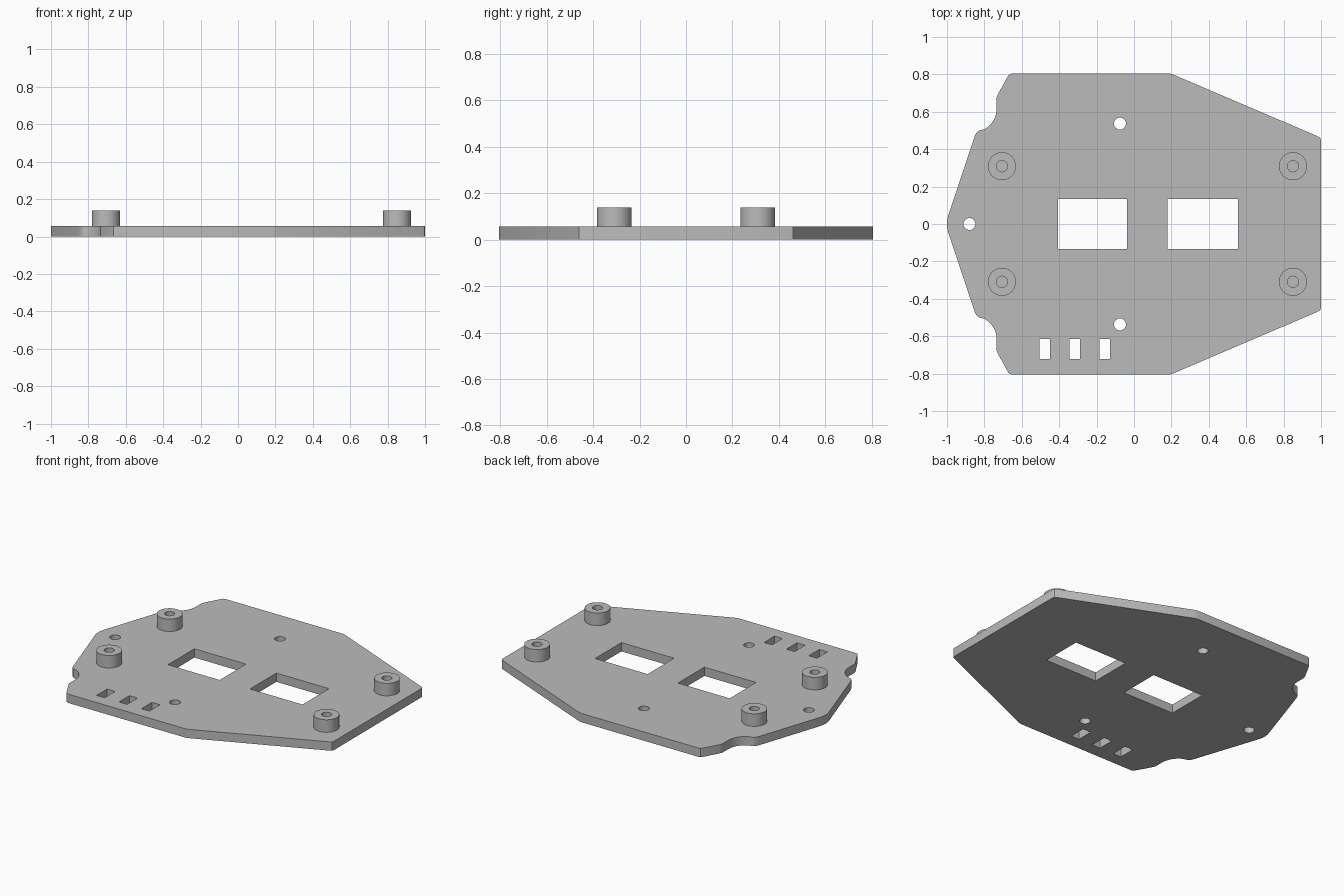
import bpy
import bmesh
from math import cos, sin, pi, radians

cube = bpy.data.objects.get("Cube")
if cube:
    bpy.data.objects.remove(cube, do_unlink=True)

PLATE_TOP = 0.057
POST_TOP = 0.138

grey = bpy.data.materials.new("plain grey")
grey.use_nodes = True
colour = (0.5, 0.5, 0.5, 1)
grey.diffuse_color = colour
grey.node_tree.nodes["Principled BSDF"].inputs["Base Color"].default_value = colour


def arc(x, y, r, start, end, steps):
    """Points along a circular arc, angles in degrees."""
    angles = [radians(start + (end - start) * i / steps) for i in range(steps + 1)]
    return [(x + r * cos(a), y + r * sin(a)) for a in angles]


def circle(x, y, r, steps=40):
    return arc(x, y, r, 0, 360, steps)[:-1]


def rectangle(x0, x1, y0, y1):
    return [(x0, y0), (x1, y0), (x1, y1), (x0, y1)]


def extruded(name, loops, z0, z1):
    """Solid from an outer loop and any hole loops, between two heights."""
    curve = bpy.data.curves.new(name + "_profile", 'CURVE')
    curve.dimensions = '2D'
    curve.fill_mode = 'BOTH'
    curve.extrude = (z1 - z0) / 2
    for loop in loops:
        spline = curve.splines.new('POLY')
        spline.points.add(len(loop) - 1)
        for point, (x, y) in zip(spline.points, loop):
            point.co = (x, y, 0, 1)
        spline.use_cyclic_u = True
    helper = bpy.data.objects.new(name + "_profile", curve)
    bpy.context.collection.objects.link(helper)
    bpy.context.view_layer.update()
    evaluated = helper.evaluated_get(bpy.context.evaluated_depsgraph_get())
    mesh = bpy.data.meshes.new_from_object(evaluated)
    bpy.data.objects.remove(helper, do_unlink=True)
    bpy.data.curves.remove(curve)

    # Weld caps to walls and move to the final height
    bm = bmesh.new()
    bm.from_mesh(mesh)
    bmesh.ops.remove_doubles(bm, verts=bm.verts, dist=0.0002)
    bmesh.ops.translate(bm, verts=bm.verts, vec=(0, 0, (z0 + z1) / 2))
    bmesh.ops.recalc_face_normals(bm, faces=bm.faces)
    bm.to_mesh(mesh)
    bm.free()
    mesh.name = name
    mesh.materials.clear()
    mesh.materials.append(grey)
    obj = bpy.data.objects.new(name, mesh)
    bpy.context.collection.objects.link(obj)
    bpy.ops.object.select_all(action='DESELECT')
    obj.select_set(True)
    bpy.context.view_layer.objects.active = obj
    bpy.ops.object.shade_smooth_by_angle(angle=radians(30))
    return obj


# Plate outline: back half, mirrored to the front
half = [(-1.0, 0.015), (-0.994, 0.042), (-0.852, 0.468), (-0.843, 0.487),
        (-0.832, 0.499)]
half += arc(-0.86, 0.618, 0.126, -62, 0, 10)
half += [(-0.734, 0.678), (-0.727, 0.695), (-0.674, 0.791), (-0.666, 0.801),
         (-0.652, 0.805), (0.187, 0.805), (0.205, 0.801), (0.985, 0.468),
         (0.996, 0.46), (1.0, 0.447)]
outline = half + [(x, -y) for x, y in reversed(half)]

# Openings: screw holes, two windows and three slots
openings = [circle(-0.88, 0, 0.032),
            circle(-0.075, 0.537, 0.032),
            circle(-0.075, -0.537, 0.032),
            rectangle(-0.407, -0.037, -0.135, 0.135),
            rectangle(0.18, 0.557, -0.135, 0.135)]
for x in (-0.477, -0.317, -0.156):
    openings.append(rectangle(x - 0.029, x + 0.029, -0.723, -0.616))

extruded("base_plate", [outline] + openings, 0, PLATE_TOP)

# Four hollow standoffs on the plate
for x, end in ((-0.706, "right"), (0.85, "left")):
    for y, side in ((-0.309, "front"), (0.309, "back")):
        extruded(f"standoff_{side}_{end}",
                 [circle(x, y, 0.075, 48), circle(x, y, 0.03, 32)],
                 PLATE_TOP, POST_TOP)
